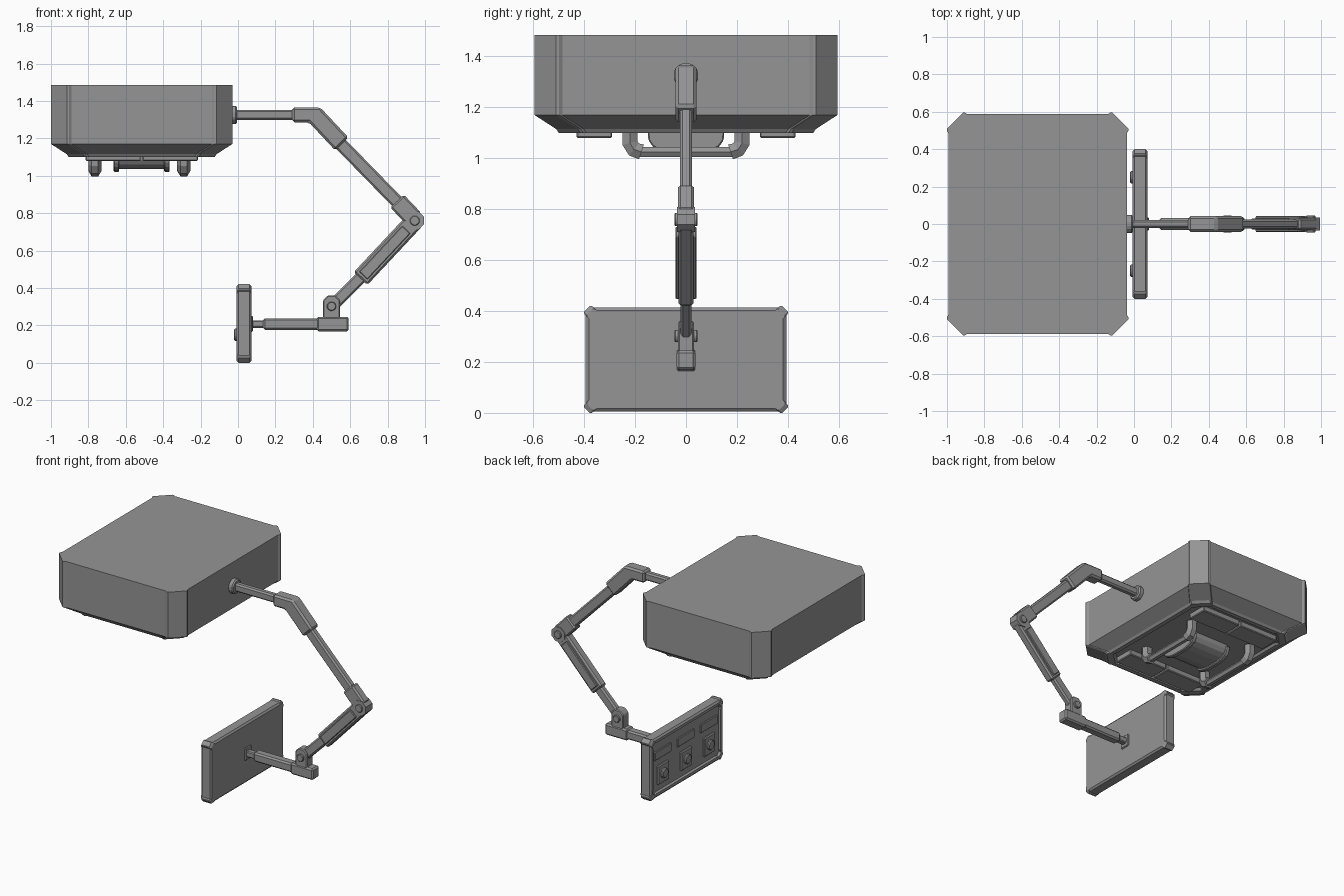
import bpy, bmesh, math
from mathutils import Vector

if "Cube" in bpy.data.objects:
    bpy.data.objects.remove(bpy.data.objects["Cube"], do_unlink=True)

grey = bpy.data.materials.new("mid_grey")
grey.use_nodes = True
grey.diffuse_color = (0.3, 0.3, 0.3, 1)
grey.node_tree.nodes["Principled BSDF"].inputs["Base Color"].default_value = (0.3, 0.3, 0.3, 1)

# Ways to turn (u, v, depth) into model space for each extrusion axis
AXES = {"x": lambda u, v, w: (w, u, v),
        "y": lambda u, v, w: (u, w, v),
        "z": lambda u, v, w: (u, v, w)}


def loft(name, rings, axis, bevel=0):
    """Skin a list of (outline, depth) rings and cap both ends."""
    bm = bmesh.new()
    rows = [[bm.verts.new(AXES[axis](u, v, w)) for u, v in outline] for outline, w in rings]
    n = len(rows[0])
    for a, b in zip(rows, rows[1:]):
        for i in range(n):
            j = (i + 1) % n
            bm.faces.new((a[i], a[j], b[j], b[i]))
    bm.faces.new(rows[0])
    bm.faces.new(rows[-1])
    bmesh.ops.recalc_face_normals(bm, faces=bm.faces)
    mesh = bpy.data.meshes.new(name)
    bm.to_mesh(mesh)
    bm.free()
    mesh.materials.append(grey)
    ob = bpy.data.objects.new(name, mesh)
    bpy.context.collection.objects.link(ob)
    if bevel:
        mod = ob.modifiers.new("chamfer", "BEVEL")
        mod.width = bevel
        mod.segments = 1
        mod.limit_method = "ANGLE"
    return ob


def prism(name, outline, axis, start, end, bevel=0):
    return loft(name, [(outline, start), (outline, end)], axis, bevel)


def box(name, x, y, z, bevel=0):
    return prism(name, [(x[0], y[0]), (x[1], y[0]), (x[1], y[1]), (x[0], y[1])], "z", *z, bevel)


def beam(name, a, b, height, half_y, bevel=0.01):
    """Straight bar between two points in the x-z plane."""
    a, b = Vector(a), Vector(b)
    d = (b - a).normalized() * height / 2
    side = Vector((-d.y, d.x))
    return prism(name, [a + side, b + side, b - side, a - side], "y", -half_y, half_y, bevel)


def disc(name, axis, centre, radius, start, end, sides=12, bevel=0):
    outline = [(centre[0] + radius * math.cos(math.tau * (i + 0.5) / sides),
                centre[1] + radius * math.sin(math.tau * (i + 0.5) / sides)) for i in range(sides)]
    return prism(name, outline, axis, start, end, bevel)


def stepped_outline(cu, cv, hu, hv, cut, step, proud):
    """Rectangle with cut corners whose corner posts stand slightly proud."""
    corner = [(hu - proud, hv - cut - 2 * step), (hu, hv - cut - step), (hu, hv - cut),
              (hu - cut, hv), (hu - cut - step, hv), (hu - cut - 2 * step, hv - proud)]
    pts = []
    for su, sv in ((1, 1), (-1, 1), (-1, -1), (1, -1)):
        part = [(cu + su * u, cv + sv * v) for u, v in corner]
        pts += part if su * sv > 0 else part[::-1]
    return pts


# Housing with tapered base and recessed underside
CX = -0.515
rings = [(1.485, 0), (1.17, 0), (1.115, 0.085), (1.10, 0.095), (1.10, 0.125), (1.115, 0.135)]
loft("housing", [(stepped_outline(CX, 0, 0.485 - i, 0.595 - i, 0.085, 0.012, 0.008), z)
                 for z, i in rings], "z")

# Underside plates, in pairs at both ends
for s, end in ((-1, "front"), (1, "back")):
    ys = sorted((s * 0.29, s * 0.43))
    box(f"{end}_plate_right", (-0.815, CX - 0.005), ys, (1.08, 1.12), 0.005)
    box(f"{end}_plate_left", (CX + 0.005, -0.215), ys, (1.08, 1.12), 0.005)

# Curved cradle with end flanges
half = [(0.145, 1.12), (0.142, 1.085), (0.125, 1.06), (0.09, 1.043), (0.045, 1.035)]
cradle = half + [(-y, z) for y, z in reversed(half)]
flange = [(y * 1.04, z - 0.014) for y, z in cradle]
prism("cradle", cradle, "x", -0.65, -0.38)
for x, side in ((-0.665, "right"), (-0.395, "left")):
    prism(f"cradle_flange_{side}", flange, "x", x, x + 0.03, 0.005)


def tube(name, points, radius):
    curve = bpy.data.curves.new(name, "CURVE")
    curve.dimensions = "3D"
    curve.bevel_depth = radius
    curve.bevel_resolution = 1
    curve.use_fill_caps = True
    spline = curve.splines.new("POLY")
    spline.points.add(len(points) - 1)
    for p, co in zip(spline.points, points):
        p.co = (*co, 1)
    curve.materials.append(grey)
    ob = bpy.data.objects.new(name, curve)
    bpy.context.collection.objects.link(ob)
    bpy.ops.object.select_all(action="DESELECT")
    ob.select_set(True)
    bpy.context.view_layer.objects.active = ob
    bpy.ops.object.convert(target="MESH")
    bpy.ops.object.shade_flat()


# Grab handles with thick elbows
for x, side in ((-0.765, "right"), (-0.29, "left")):
    tube(f"handle_bar_{side}", [(x, -0.2, 1.025), (x, 0.2, 1.025)], 0.022)
    for s, end in ((-1, "front"), (1, "back")):
        path = [(0.22, 1.12), (0.22, 1.06), (0.205, 1.035), (0.175, 1.025)]
        tube(f"handle_elbow_{side}_{end}", [(x, s * y, z) for y, z in path], 0.035)

# Upper arm
disc("arm_socket", "x", (0, 1.325), 0.052, -0.045, -0.005, 8, 0.008)
beam("shoulder_rod", (-0.03, 1.325), (0.32, 1.325), 0.055, 0.022)
prism("shoulder_elbow", [(0.29, 1.365), (0.44, 1.365), (0.59, 1.205), (0.52, 1.135),
                         (0.38, 1.285), (0.29, 1.285)], "y", -0.042, 0.042, 0.012)
beam("upper_rod", (0.5, 1.22), (0.9, 0.81), 0.07, 0.024)
beam("upper_sleeve", (0.85, 0.865), (0.945, 0.765), 0.1, 0.032)

# Elbow joint
disc("elbow_hub", "y", (0.945, 0.76), 0.053, -0.036, 0.036, 8)
disc("elbow_pin", "y", (0.945, 0.76), 0.027, -0.046, 0.046, 12, 0.004)

# Lower arm
beam("lower_sleeve", (0.945, 0.76), (0.655, 0.45), 0.1, 0.03)
for s, side in ((-1, "front"), (1, "back")):
    rail = beam(f"lower_sleeve_rail_{side}", (0.9, 0.712), (0.67, 0.466), 0.06, 0.008, 0.004)
    rail.location.y = s * 0.034
beam("lower_rod", (0.7, 0.5), (0.5, 0.3), 0.065, 0.022)

# Wrist bracket and arm to the panel
prism("wrist_bracket", [(0.455, 0.225), (0.545, 0.225), (0.545, 0.335), (0.52, 0.36),
                        (0.48, 0.36), (0.455, 0.335)], "y", -0.032, 0.032, 0.006)
disc("wrist_pin", "y", (0.5, 0.302), 0.025, -0.046, 0.046, 12, 0.004)
beam("wrist_bar", (0.42, 0.207), (0.592, 0.207), 0.078, 0.037)
beam("wrist_sleeve", (0.135, 0.207), (0.45, 0.207), 0.062, 0.031)
beam("panel_rod", (0.05, 0.207), (0.16, 0.207), 0.04, 0.02, 0.006)
box("panel_mount", (0.06, 0.08), (-0.035, 0.035), (0.165, 0.25), 0.005)

# Control panel with framed, recessed face
rings = [(0.072, 0.012), (0.062, 0), (0.002, 0), (-0.008, 0.012), (-0.008, 0.03), (0.006, 0.036)]
loft("control_panel", [(stepped_outline(0, 0.21, 0.4 - i, 0.21 - i, 0.022, 0.008, 0.006), x)
                       for x, i in rings], "x")

# Three buttons, each with a label slot above
for y, place in ((-0.25, "front"), (0, "middle"), (0.25, "back")):
    box(f"button_plate_{place}", (-0.008, 0.01), (y - 0.06, y + 0.06), (0.085, 0.215), 0.006)
    disc(f"button_{place}", "x", (y, 0.15), 0.034, -0.022, 0, 12, 0.006)
    box(f"label_slot_{place}", (-0.003, 0.01), (y - 0.09, y + 0.09), (0.26, 0.32), 0.004)
